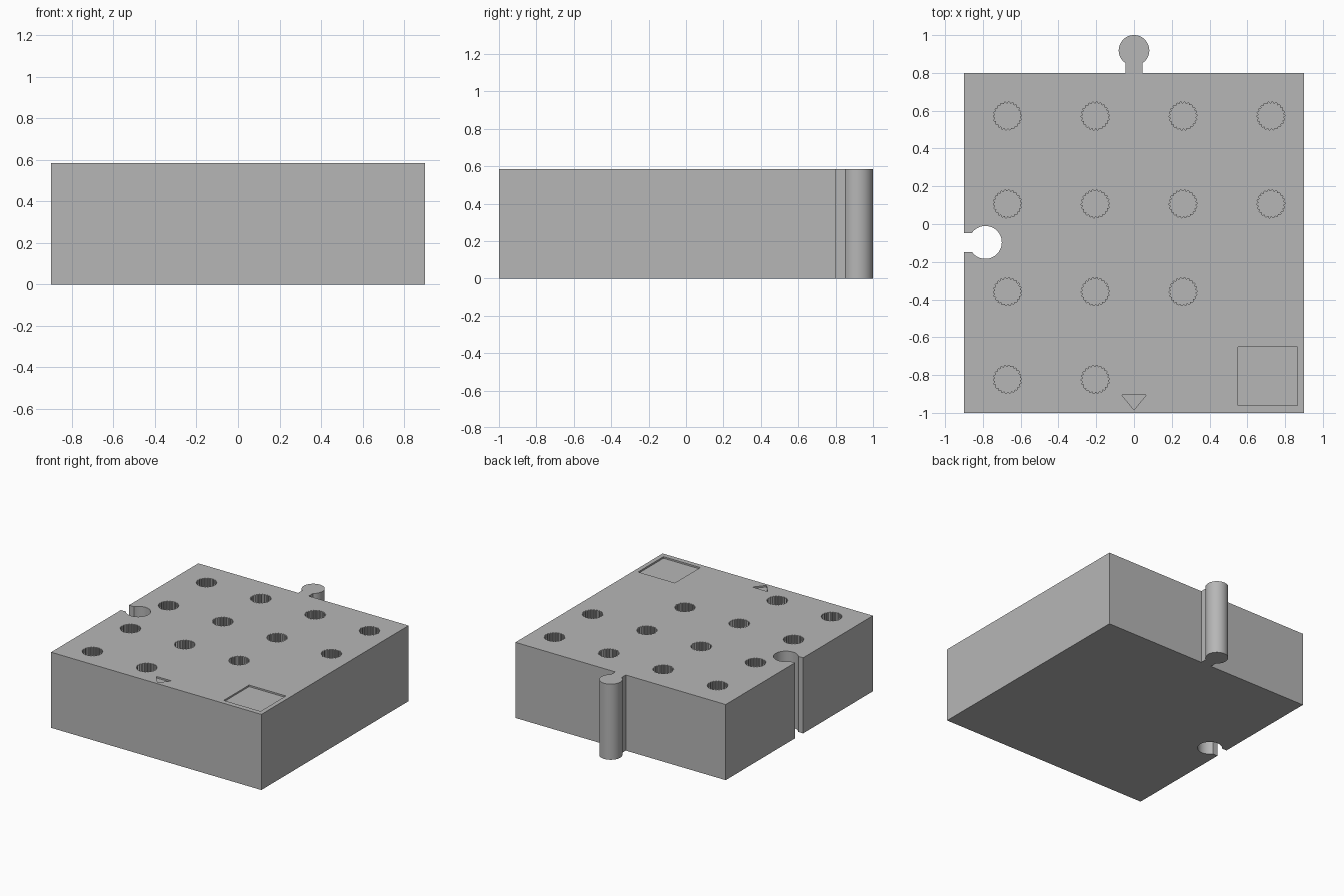
import bpy, bmesh, math

if "Cube" in bpy.data.objects:
    bpy.data.objects.remove(bpy.data.objects["Cube"], do_unlink=True)

HEIGHT = 0.585
HOLE_DEPTH = 0.4
RECESS_DEPTH = 0.012

grey = bpy.data.materials.new("plain grey")
grey.use_nodes = True
grey.diffuse_color = (0.47, 0.47, 0.47, 1)
grey.node_tree.nodes["Principled BSDF"].inputs["Base Color"].default_value = grey.diffuse_color


def arc(cx, cy, r, start, end, steps):
    """Points on a circle from one angle to another."""
    angles = [start + (end - start) * i / steps for i in range(steps + 1)]
    return [(cx + r * math.cos(a), cy + r * math.sin(a)) for a in angles]


def prisms(name, outlines, bottom, top):
    """One object holding a vertical prism for each outline."""
    bm = bmesh.new()
    for outline in outlines:
        face = bm.faces.new([bm.verts.new((x, y, bottom)) for x, y in outline])
        side = bmesh.ops.extrude_face_region(bm, geom=[face])
        moved = [v for v in side["geom"] if isinstance(v, bmesh.types.BMVert)]
        bmesh.ops.translate(bm, verts=moved, vec=(0, 0, top - bottom))
    bmesh.ops.recalc_face_normals(bm, faces=bm.faces)
    mesh = bpy.data.meshes.new(name)
    bm.to_mesh(mesh)
    bm.free()
    mesh.materials.append(grey)
    obj = bpy.data.objects.new(name, mesh)
    bpy.context.collection.objects.link(obj)
    return obj


def fluted_circle(cx, cy, r=0.0745, inner=0.067, teeth=22):
    """Round outline with small square teeth."""
    points = []
    for i in range(teeth * 4):
        radius = r if i % 4 < 2 else inner
        a = 2 * math.pi * i / (teeth * 4)
        points.append((cx + radius * math.cos(a), cy + radius * math.sin(a)))
    return points


def cut(target, cutter):
    """Subtract the cutter from the target, then discard it."""
    cutter.hide_render = True
    mod = target.modifiers.new("cut", "BOOLEAN")
    mod.operation = "DIFFERENCE"
    mod.solver = "EXACT"
    mod.object = cutter
    bpy.context.view_layer.objects.active = target
    bpy.ops.object.modifier_apply(modifier=mod.name)
    bpy.data.objects.remove(cutter, do_unlink=True)


# Block outline with a round locking tab behind and a matching slot at the side
tab_r, tab_neck = 0.081, 0.045
slot_r, slot_neck, slot_y = 0.087, 0.05, -0.097
tab_a = math.asin(tab_neck / tab_r)
slot_a = math.pi - math.asin(slot_neck / slot_r)
outline = [(-0.9, -1), (0.9, -1), (0.9, 0.8), (tab_neck, 0.8)]
outline += arc(0, 1 - tab_r, tab_r, tab_a - math.pi / 2, 1.5 * math.pi - tab_a, 40)
outline += [(-tab_neck, 0.8), (-0.9, 0.8), (-0.9, slot_y + slot_neck)]
outline += arc(-0.787, slot_y, slot_r, slot_a, -slot_a, 40)
outline += [(-0.9, slot_y - slot_neck)]
block = prisms("block", [outline], 0, HEIGHT)

# Fluted blind holes: two full rows, then three, then two
holes = []
for row, count in enumerate((4, 4, 3, 2)):
    for col in range(count):
        holes.append(fluted_circle(-0.67 + 0.465 * col, 0.572 - 0.465 * row))
cut(block, prisms("hole_cutter", holes, HEIGHT - HOLE_DEPTH, HEIGHT + 0.1))

# Shallow square recess and arrow recess near the front edge
square = [(0.55, -0.96), (0.865, -0.96), (0.865, -0.65), (0.55, -0.65)]
arrow = [(0, -0.985), (0.065, -0.905), (-0.065, -0.905)]
cut(block, prisms("recess_cutter", [square, arrow], HEIGHT - RECESS_DEPTH, HEIGHT + 0.1))

# Smooth the round walls and keep the edges crisp
bpy.ops.object.select_all(action="DESELECT")
block.select_set(True)
bpy.context.view_layer.objects.active = block
bpy.ops.object.shade_smooth_by_angle(angle=math.radians(25))
